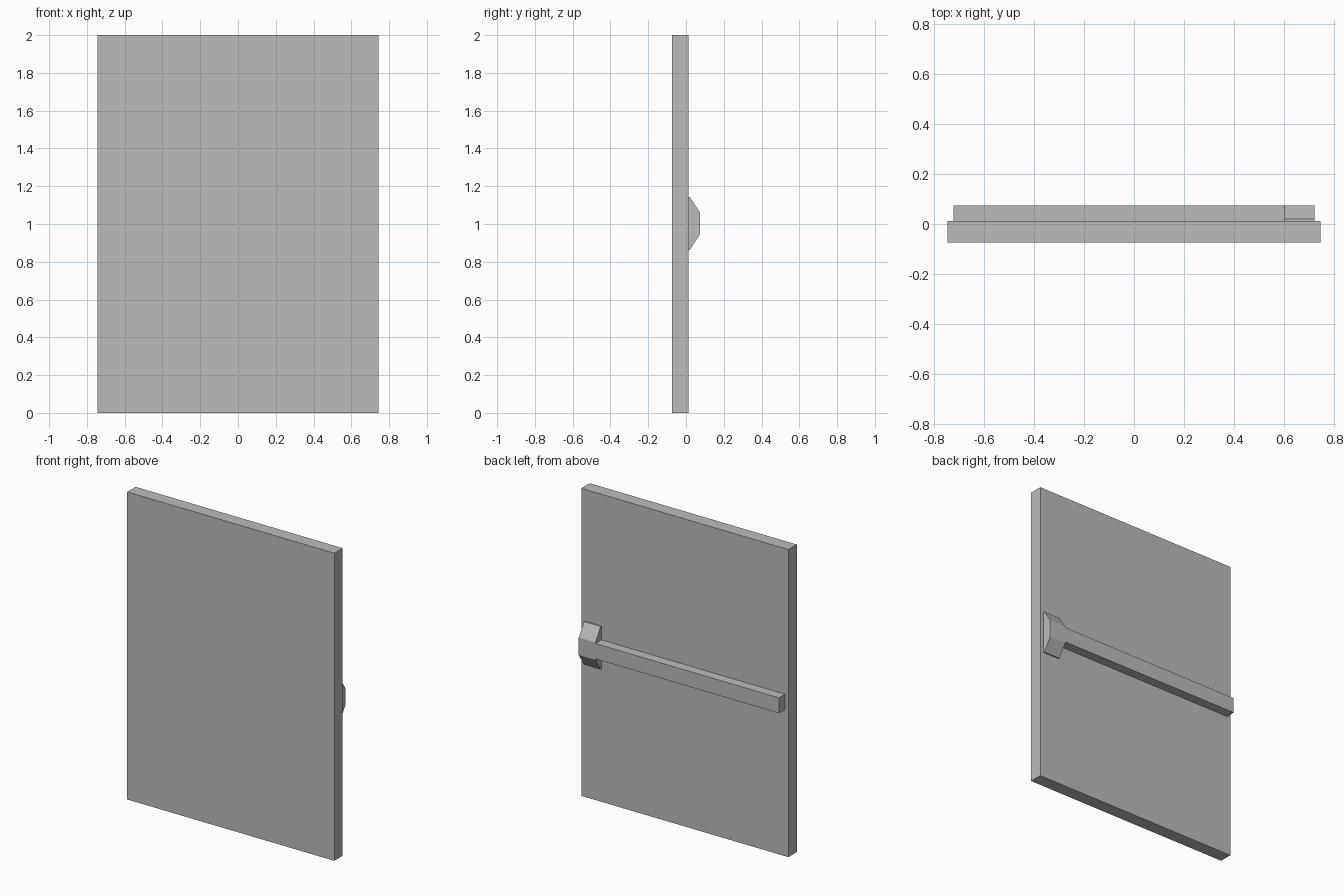
import bpy
import bmesh

cube = bpy.data.objects.get("Cube")
if cube:
    bpy.data.objects.remove(cube, do_unlink=True)

# One plain grey for the whole model
GREY = (0.5, 0.5, 0.5, 1.0)
grey = bpy.data.materials.new("plain grey")
grey.use_nodes = True
grey.diffuse_color = GREY
grey.node_tree.nodes["Principled BSDF"].inputs["Base Color"].default_value = GREY


def extrude_x(name, profile, x0, x1):
    """Solid made by sweeping a (y, z) profile from x0 to x1."""
    bm = bmesh.new()
    face = bm.faces.new([bm.verts.new((x0, y, z)) for y, z in profile])
    swept = bmesh.ops.extrude_face_region(bm, geom=[face], use_keep_orig=True)
    moved = [v for v in swept["geom"] if isinstance(v, bmesh.types.BMVert)]
    bmesh.ops.translate(bm, verts=moved, vec=(x1 - x0, 0, 0))
    bmesh.ops.recalc_face_normals(bm, faces=bm.faces)
    mesh = bpy.data.meshes.new(name)
    bm.to_mesh(mesh)
    bm.free()
    mesh.materials.append(grey)
    obj = bpy.data.objects.new(name, mesh)
    bpy.context.collection.objects.link(obj)
    return obj


def rectangle(y0, y1, z0, z1):
    return [(y0, z0), (y1, z0), (y1, z1), (y0, z1)]


FRONT, BACK, OUTER = -0.074, 0.012, 0.074
MID = 1.003

# Door slab
extrude_x("door_panel", rectangle(FRONT, BACK, 0, 2), -0.745, 0.745)

# Horizontal push bar on the back
extrude_x("push_bar", rectangle(BACK, OUTER, MID - 0.05, MID + 0.05), -0.72, 0.6)

# Latch housing: thin base lip, then slopes up to a narrow outer face
half = [(BACK, 0.14), (0.02, 0.14), (OUTER, 0.057)]
housing = [(y, MID + h) for y, h in half] + [(y, MID - h) for y, h in reversed(half)]
extrude_x("latch_housing", housing, 0.6, 0.72)
